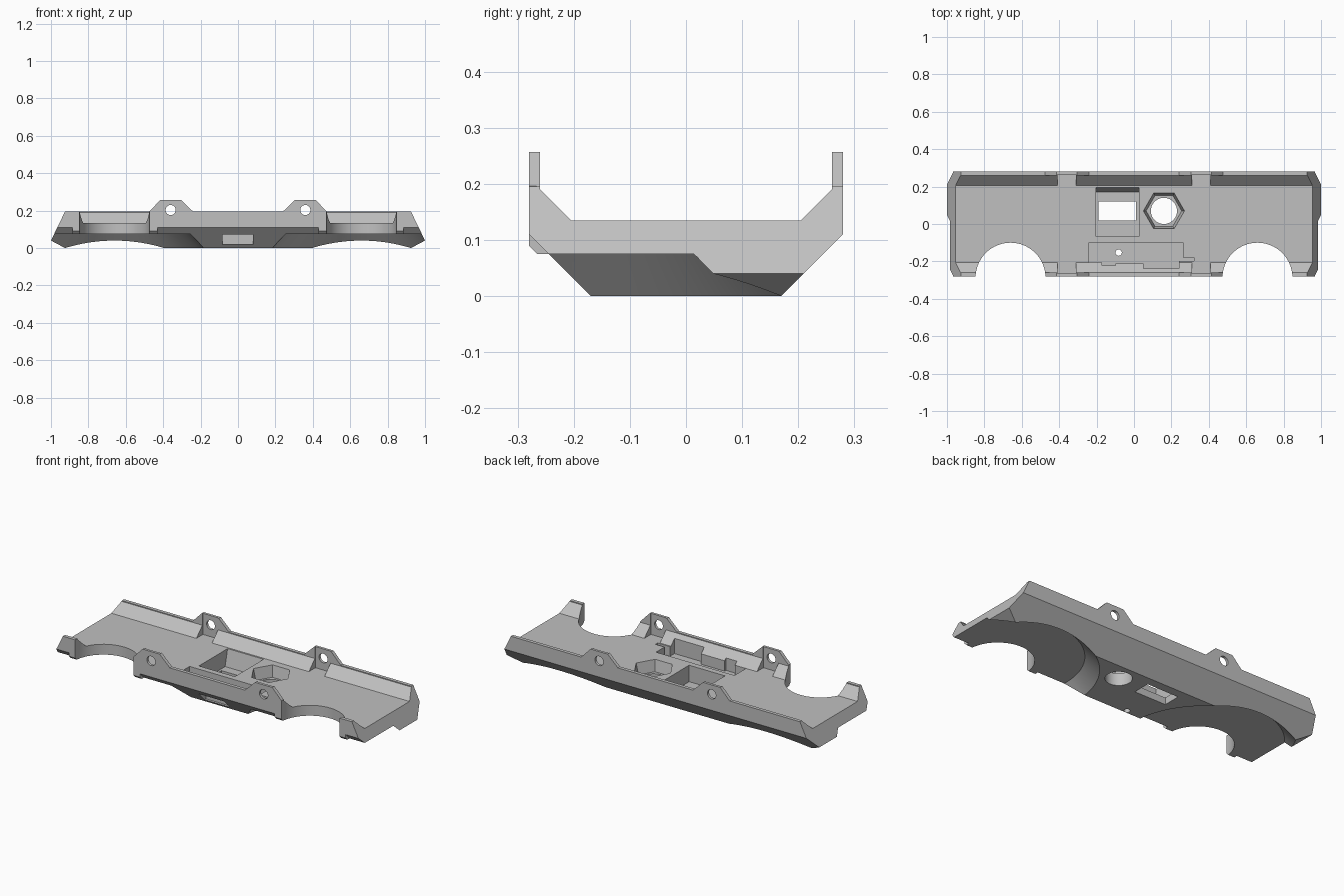
import bpy, bmesh, math
from mathutils import Vector

cube = bpy.data.objects.get("Cube")
if cube:
    bpy.data.objects.remove(cube, do_unlink=True)

grey = bpy.data.materials.new("light_grey")
grey.use_nodes = True
grey.diffuse_color = (0.53, 0.53, 0.53, 1)
grey.node_tree.nodes["Principled BSDF"].inputs["Base Color"].default_value = (0.53, 0.53, 0.53, 1)


def make_object(name, bm):
    bmesh.ops.recalc_face_normals(bm, faces=bm.faces)
    mesh = bpy.data.meshes.new(name)
    bm.to_mesh(mesh)
    bm.free()
    mesh.materials.append(grey)
    obj = bpy.data.objects.new(name, mesh)
    bpy.context.collection.objects.link(obj)
    return obj


def prism(name, axis, outline, low, high):
    """Extrude a 2D outline along one axis from low to high."""
    bm = bmesh.new()
    place = {"x": lambda a, b: (low, a, b),
             "y": lambda a, b: (a, low, b),
             "z": lambda a, b: (a, b, low)}[axis]
    face = bm.faces.new([bm.verts.new(place(a, b)) for a, b in outline])
    extruded = bmesh.ops.extrude_face_region(bm, geom=[face])["geom"]
    step = Vector([high - low if axis == k else 0 for k in "xyz"])
    bmesh.ops.translate(bm, vec=step, verts=[v for v in extruded if isinstance(v, bmesh.types.BMVert)])
    return make_object(name, bm)


def box(name, x0, x1, y0, y1, z0, z1):
    return prism(name, "z", [(x0, y0), (x1, y0), (x1, y1), (x0, y1)], z0, z1)


def frustum(name, x, y, z0, z1, r0, r1, sides):
    ring = [(math.cos(math.tau * i / sides), math.sin(math.tau * i / sides)) for i in range(sides)]
    bm = bmesh.new()
    low = [bm.verts.new((x + r0 * c, y + r0 * s, z0)) for c, s in ring]
    high = [bm.verts.new((x + r1 * c, y + r1 * s, z1)) for c, s in ring]
    bm.faces.new(low)
    bm.faces.new(high)
    for i in range(sides):
        j = (i + 1) % sides
        bm.faces.new((low[i], low[j], high[j], high[i]))
    return make_object(name, bm)


def combine(target, tool, operation="DIFFERENCE"):
    """Apply a boolean and discard the tool."""
    tool.hide_render = True
    mod = target.modifiers.new(tool.name, "BOOLEAN")
    mod.operation = operation
    mod.solver = "EXACT"
    mod.object = tool
    bpy.context.view_layer.update()
    result = bpy.data.meshes.new_from_object(target.evaluated_get(bpy.context.evaluated_depsgraph_get()))
    target.modifiers.clear()
    target.data = result
    bpy.data.objects.remove(tool, do_unlink=True)


def mirrored(outline):
    return outline + [(-a, b) for a, b in reversed(outline)]


# Trough section, trimmed by the long outline with its raised mounting tabs
chassis = prism("chassis_tray", "x", mirrored(
    [(0.17, 0), (0.28, 0.11), (0.28, 0.257), (0.26, 0.257), (0.26, 0.19), (0.205, 0.135)]), -1.1, 1.1)
combine(chassis, prism("long_outline", "y", mirrored(
    [(0.925, 0), (1.0, 0.04), (0.925, 0.195), (0.475, 0.195), (0.415, 0.257),
     (0.305, 0.257), (0.24, 0.195)]), -0.4, 0.4), "INTERSECT")

for side in (-1, 1):
    # Conical clearance under each end
    combine(chassis, frustum("wheel_clearance", 0.66 * side, -0.23, -0.02, 0.075, 0.50, 0.405, 96))
    # Square lip beside each wheel arch, then the arch itself
    lip = prism("arch_lip", "x", [(-0.28, 0.13), (-0.28, 0.09), (-0.265, 0.075), (-0.23, 0.075), (-0.23, 0.13)],
                *sorted((0.43 * side, 0.885 * side)))
    combine(chassis, lip, "UNION")
    combine(chassis, frustum("wheel_arch", 0.66 * side, -0.287, -0.1, 0.4, 0.187, 0.187, 64))
    # Nut slots behind the tabs
    for end in (-1, 1):
        y0, y1 = sorted((0.19 * end, 0.265 * end))
        combine(chassis, box("nut_slot", 0.36 * side - 0.05, 0.36 * side + 0.05, y0, y1, 0.135, 0.3))
    # Bolt hole through front and back tabs
    ring = [(0.36 * side + 0.027 * math.cos(math.tau * i / 24), 0.203 + 0.027 * math.sin(math.tau * i / 24))
            for i in range(24)]
    combine(chassis, prism("bolt_hole", "y", ring, -0.4, 0.4))

# Switch pocket with its through opening
combine(chassis, prism("switch_pocket", "x", [(-0.067, 0.2), (-0.067, 0.04), (0.172, 0.04), (0.195, 0.135),
                                              (0.195, 0.2)], -0.203, 0.027))
combine(chassis, box("switch_opening", -0.19, 0.01, 0.02, 0.12, -0.1, 0.1))

# Hexagonal nut pocket with a round hole
combine(chassis, frustum("hex_pocket", 0.16, 0.07, 0.07, 0.14, 0.095, 0.111, 6))
combine(chassis, frustum("round_hole", 0.16, 0.07, -0.1, 0.2, 0.07, 0.07, 40))

# Stepped circuit board recess with a small hole
combine(chassis, prism("board_recess", "z", [
    (-0.24, -0.1), (0.262, -0.1), (0.262, -0.178), (0.32, -0.178), (0.32, -0.198), (0.24, -0.198),
    (0.24, -0.238), (0.05, -0.238), (0.05, -0.21), (-0.1, -0.21), (-0.1, -0.222), (-0.17, -0.222),
    (-0.17, -0.205), (-0.24, -0.205)], 0.08, 0.25))
combine(chassis, frustum("pin_hole", -0.082, -0.153, -0.1, 0.2, 0.017, 0.017, 20))

# Connector port in the lower front slope
combine(chassis, box("connector_port", -0.083, 0.08, -0.3, -0.175, 0.018, 0.073))

# Flat planes with smooth curved cuts
bpy.ops.object.select_all(action="DESELECT")
chassis.select_set(True)
bpy.context.view_layer.objects.active = chassis
bpy.ops.object.shade_smooth_by_angle(angle=math.radians(20))
